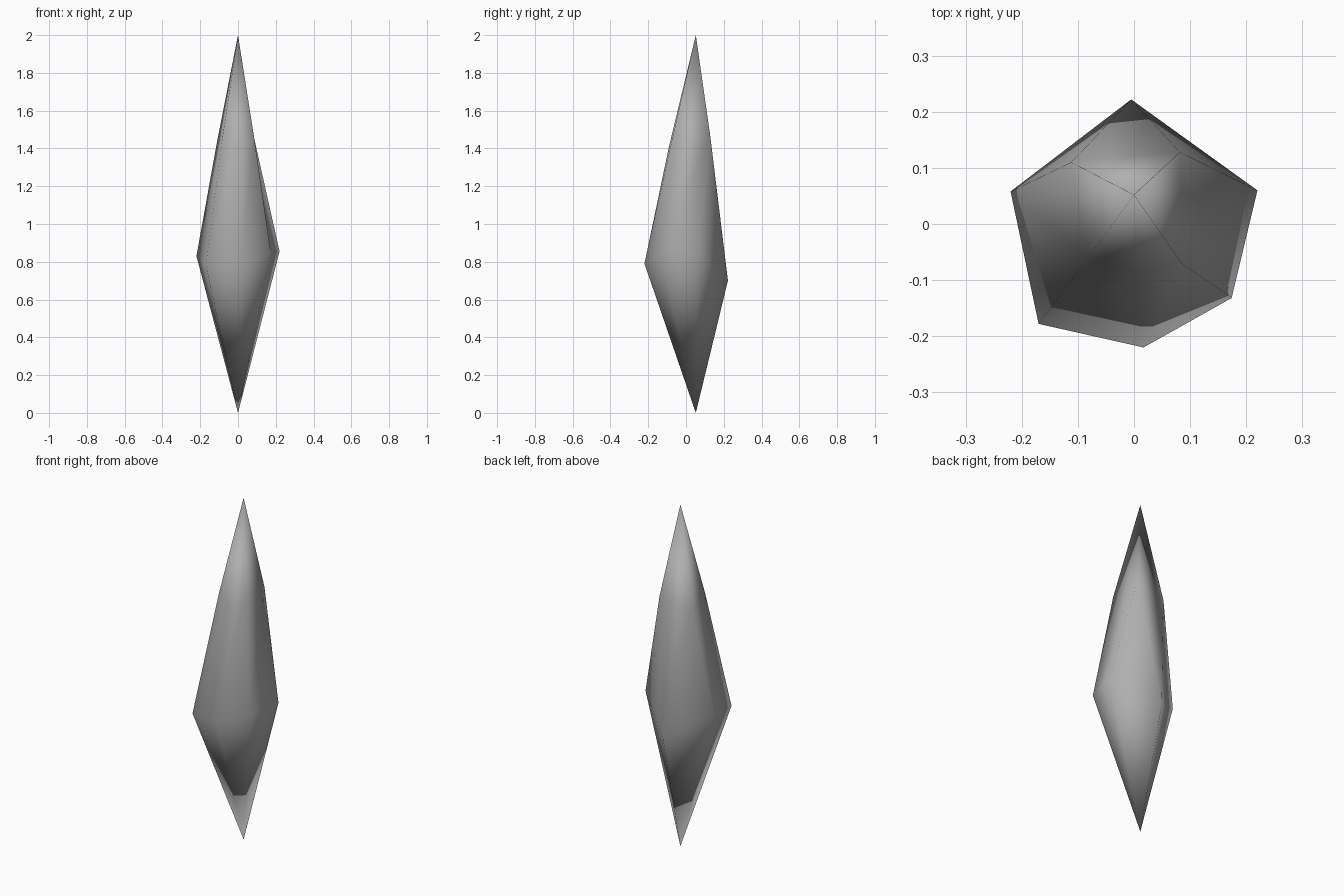
import bpy, bmesh

if "Cube" in bpy.data.objects:
    bpy.data.objects.remove(bpy.data.objects["Cube"])

# Crystal corners: two tips, a six-corner girdle and a five-corner shoulder
bottom_tip, top_tip = (0, 0.052, 0), (0, 0.052, 2)
girdle_pts = [(-0.005, 0.222, 0.70), (0.22, 0.06, 0.855), (0.174, -0.132, 0.85),
              (0.017, -0.22, 0.79), (-0.17, -0.178, 0.78), (-0.22, 0.058, 0.83)]
shoulder_pts = [(0.082, 0.128, 1.47), (0.085, -0.07, 1.46), (0.005, -0.09, 1.41),
                (-0.082, -0.06, 1.46), (-0.112, 0.11, 1.43)]

bm = bmesh.new()
bottom, top = bm.verts.new(bottom_tip), bm.verts.new(top_tip)
girdle = [bm.verts.new(p) for p in girdle_pts]
shoulder = [bm.verts.new(p) for p in shoulder_pts]


def fan(tip, ring):
    for i, v in enumerate(ring):
        bm.faces.new((tip, v, ring[(i + 1) % len(ring)]))


# Upper and lower points
fan(top, shoulder)
fan(bottom, girdle)

# Long middle facets; the back girdle corner sits under one shoulder edge
back, ring = girdle[0], girdle[1:]
for i in range(4):
    bm.faces.new((shoulder[i], ring[i], ring[i + 1], shoulder[i + 1]))
bm.faces.new((back, shoulder[0], shoulder[4]))
bm.faces.new((back, ring[0], shoulder[0]))
bm.faces.new((back, shoulder[4], ring[4]))

bmesh.ops.recalc_face_normals(bm, faces=bm.faces[:])
for f in bm.faces:
    f.smooth = True

mesh = bpy.data.meshes.new("crystal")
bm.to_mesh(mesh)
bm.free()

# Mid-grey stone
stone = bpy.data.materials.new("stone")
stone.diffuse_color = (0.43, 0.43, 0.43, 1)
stone.use_nodes = True
stone.node_tree.nodes["Principled BSDF"].inputs["Base Color"].default_value = stone.diffuse_color
mesh.materials.append(stone)
bpy.context.collection.objects.link(bpy.data.objects.new("crystal", mesh))
